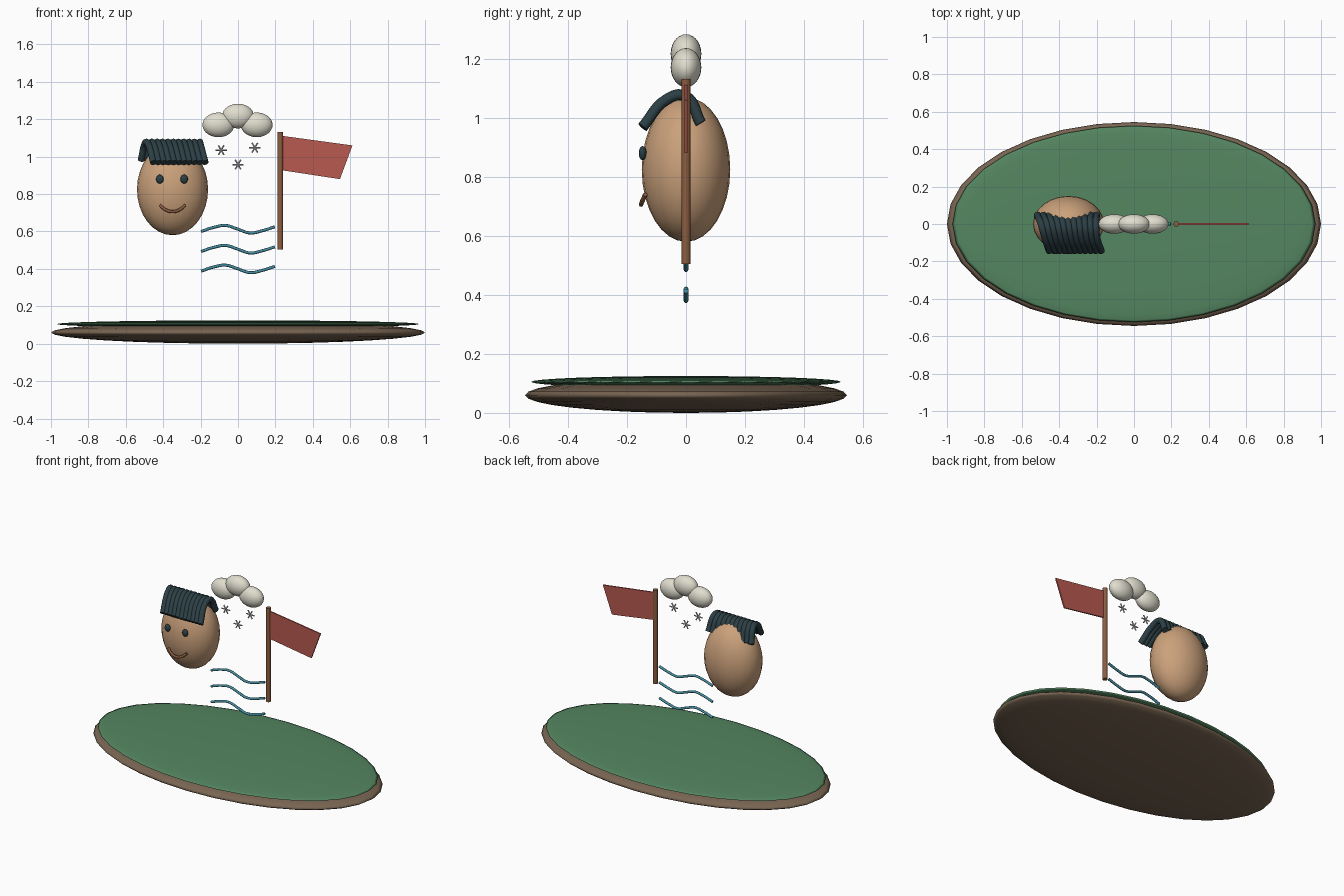
import bpy, math
from mathutils import Vector

if "Cube" in bpy.data.objects:
    bpy.data.objects.remove(bpy.data.objects["Cube"])


def material(name, rgb):
    m = bpy.data.materials.new(name)
    m.diffuse_color = (*rgb, 1)
    m.use_nodes = True
    m.node_tree.nodes["Principled BSDF"].inputs["Base Color"].default_value = m.diffuse_color
    return m


EARTH = material("earth", (0.19, 0.13, 0.085))
GRASS = material("grass", (0.09, 0.24, 0.12))
SKIN = material("skin", (0.60, 0.36, 0.20))
DARK = material("dark", (0.025, 0.05, 0.06))
WOOD = material("wood", (0.26, 0.11, 0.05))
RED = material("red", (0.48, 0.10, 0.08))
WATER = material("water", (0.06, 0.27, 0.36))
CLOUD = material("cloud", (0.75, 0.73, 0.62))
SNOW = material("snow", (0.6, 0.62, 0.65))


def ellipsoid(name, loc, size, mat, segments=32, rings=16):
    bpy.ops.mesh.primitive_uv_sphere_add(segments=segments, ring_count=rings, location=loc)
    o = bpy.context.object
    o.name = name
    o.scale = size
    bpy.ops.object.transform_apply(location=False, rotation=False, scale=True)
    bpy.ops.object.shade_smooth()
    o.data.materials.append(mat)
    return o


def rod(name, a, b, radius, mat, sides=12):
    a, b = Vector(a), Vector(b)
    bpy.ops.mesh.primitive_cylinder_add(vertices=sides, radius=radius, depth=(b - a).length,
                                        location=(a + b) / 2)
    o = bpy.context.object
    o.name = name
    o.rotation_euler = (b - a).to_track_quat('Z', 'Y').to_euler()
    bpy.ops.object.shade_smooth_by_angle()
    o.data.materials.append(mat)
    return o


def tube(name, points, radius, mat):
    c = bpy.data.curves.new(name, 'CURVE')
    c.dimensions = '3D'
    c.bevel_depth = radius
    c.bevel_resolution = 2
    c.resolution_u = 6
    c.use_fill_caps = True
    s = c.splines.new('BEZIER')
    s.bezier_points.add(len(points) - 1)
    for bp, p in zip(s.bezier_points, points):
        bp.co = p
        bp.handle_left_type = bp.handle_right_type = 'AUTO'
    c.materials.append(mat)
    o = bpy.data.objects.new(name, c)
    bpy.context.collection.objects.link(o)
    return o


# Island base and grass top
ellipsoid("island_base", (0, 0, 0.06), (1.0, 0.545, 0.06), EARTH)
ellipsoid("island_grass", (0, 0, 0.105), (0.97, 0.525, 0.02), GRASS)

# Head with eyes and smile
ellipsoid("head", (-0.35, 0, 0.825), (0.19, 0.15, 0.245), SKIN, 24, 16)
for side, x in (("left", -0.418), ("right", -0.288)):
    ellipsoid("eye_" + side, (x, -0.147, 0.88), (0.02, 0.013, 0.024), DARK, 16, 10)
tube("mouth", [(-0.418, -0.138, 0.74), (-0.385, -0.149, 0.715), (-0.35, -0.152, 0.706),
               (-0.315, -0.149, 0.715), (-0.282, -0.138, 0.74)], 0.008, WOOD)

# Hair: a row of strands draped over the crown
STRANDS = 11
for i in range(STRANDS):
    t = i / (STRANDS - 1)
    tube(f"hair_strand_{i + 1}", [
        (-0.452 + 0.277 * t, -0.147, 0.968),
        (-0.478 + 0.278 * t, -0.065, 1.062),
        (-0.495 + 0.290 * t, -0.005, 1.074),
        (-0.518 + 0.318 * t, 0.05, 0.982)], 0.019, DARK)

# Cloud puffs
for i, (x, z) in enumerate(((-0.105, 1.17), (0, 1.217), (0.1, 1.17))):
    ellipsoid(f"cloud_puff_{i + 1}", (x, 0, z), (0.085, 0.052, 0.066), CLOUD, 24, 14)

# Snowflakes: three crossed bars each
for i, (x, z) in enumerate(((-0.09, 1.035), (0.09, 1.048), (0, 0.958))):
    for k in range(3):
        a = k * math.pi / 3
        dx, dz = 0.03 * math.cos(a), 0.03 * math.sin(a)
        rod(f"snowflake_{i + 1}_bar_{k + 1}", (x - dx, 0, z - dz), (x + dx, 0, z + dz),
            0.004, SNOW, 8)

# Flag pole and flag
rod("flag_pole", (0.226, 0, 0.505), (0.226, 0, 1.132), 0.015, WOOD, 16)
outline = [(0.23, 0.928), (0.545, 0.88), (0.612, 1.06), (0.23, 1.112)]
mesh = bpy.data.meshes.new("flag")
mesh.from_pydata([(x, 0, z) for x, z in outline], [], [(0, 1, 2, 3)])
flag = bpy.data.objects.new("flag", mesh)
bpy.context.collection.objects.link(flag)
mesh.materials.append(RED)
solid = flag.modifiers.new("thickness", 'SOLIDIFY')
solid.thickness = 0.009
solid.offset = 0

# Water waves
for i, z in enumerate((0.612, 0.505, 0.4)):
    tube(f"wave_{i + 1}", [(-0.197, 0, z - 0.012), (-0.13, 0, z + 0.01), (-0.065, 0, z + 0.02),
                           (0, 0, z), (0.065, 0, z - 0.02), (0.13, 0, z - 0.008),
                           (0.197, 0, z + 0.013)], 0.008, WATER)
